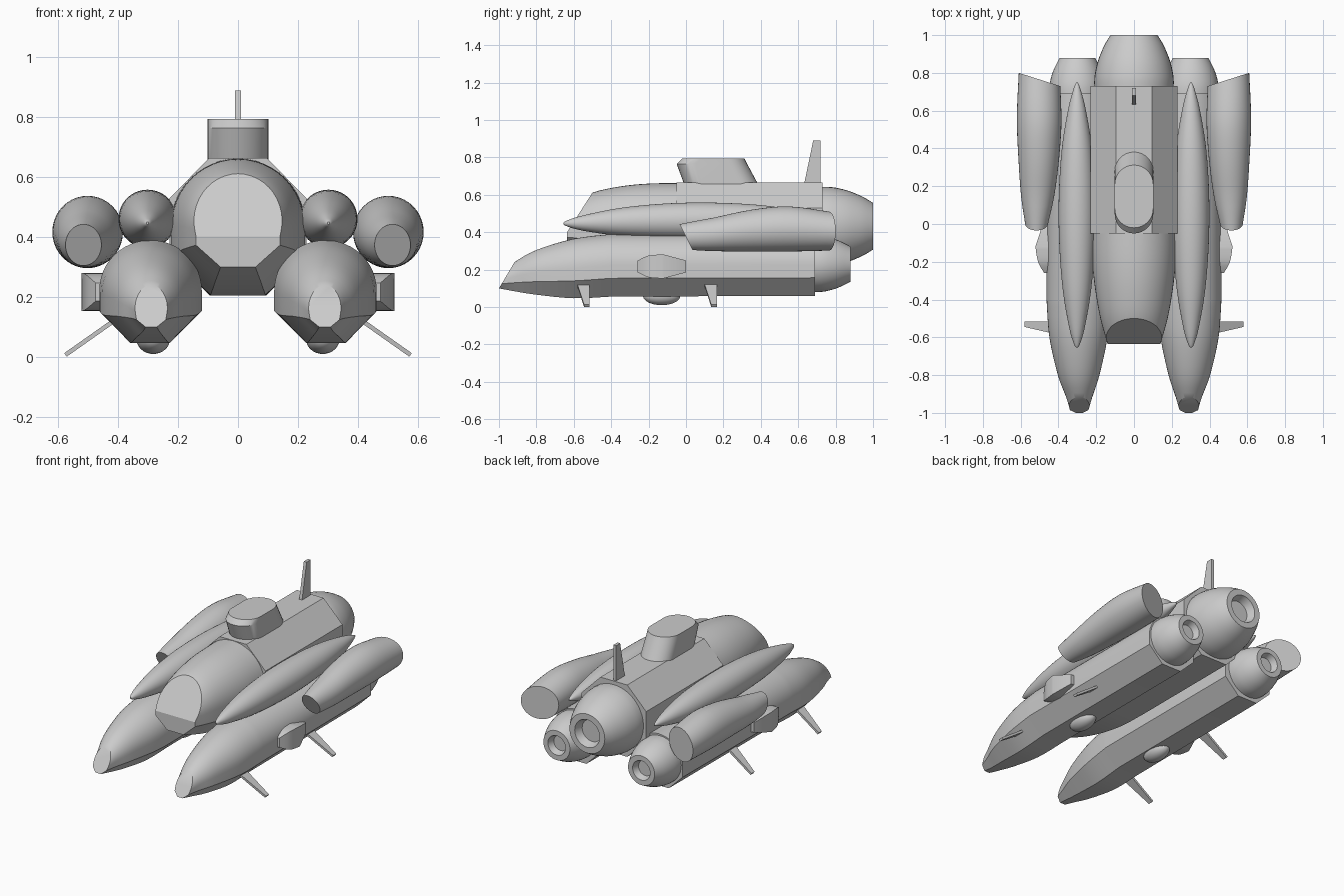
import bpy, bmesh
from math import sin, cos, pi, radians
from mathutils import Vector

cube = bpy.data.objects.get("Cube")
if cube:
    bpy.data.objects.remove(cube, do_unlink=True)

grey = bpy.data.materials.new("hull_grey")
grey.use_nodes = True
COLOR = (0.6, 0.6, 0.6, 1)
grey.diffuse_color = COLOR
grey.node_tree.nodes["Principled BSDF"].inputs["Base Color"].default_value = COLOR


def finish(name, bm, smooth=True):
    bmesh.ops.recalc_face_normals(bm, faces=bm.faces)
    mesh = bpy.data.meshes.new(name)
    bm.to_mesh(mesh)
    bm.free()
    mesh.materials.append(grey)
    obj = bpy.data.objects.new(name, mesh)
    bpy.context.collection.objects.link(obj)
    if smooth:
        bpy.ops.object.select_all(action='DESELECT')
        obj.select_set(True)
        bpy.context.view_layer.objects.active = obj
        bpy.ops.object.shade_smooth_by_angle(angle=radians(32))
    return obj


def loft(name, rings, cut=None, smooth=True):
    """Skin closed rings, cap both ends, optionally slice with a plane."""
    bm = bmesh.new()
    loops = [[bm.verts.new(p) for p in ring] for ring in rings]
    for a, b in zip(loops, loops[1:]):
        for i in range(len(a)):
            j = (i + 1) % len(a)
            bm.faces.new((a[i], a[j], b[j], b[i]))
    bm.faces.new(loops[0])
    bm.faces.new(loops[-1])
    if cut:
        bmesh.ops.bisect_plane(bm, geom=bm.verts[:] + bm.edges[:] + bm.faces[:],
                               plane_co=cut[0], plane_no=cut[1], clear_outer=True)
        bmesh.ops.holes_fill(bm, edges=[e for e in bm.edges if e.is_boundary])
    return finish(name, bm, smooth)


def curve_rows(rows, steps=4):
    """Catmull-Rom interpolation of rows of section values."""
    vs = [Vector(r) for r in rows]
    out = []
    for i in range(len(vs) - 1):
        p0, p1, p2, p3 = vs[max(i - 1, 0)], vs[i], vs[i + 1], vs[min(i + 2, len(vs) - 1)]
        for k in range(steps):
            t = k / steps
            out.append(0.5 * (2 * p1 + (p2 - p0) * t + (2 * p0 - 5 * p1 + 4 * p2 - p3) * t * t
                              + (3 * p1 - p0 - 3 * p2 + p3) * t ** 3))
    return out + [vs[-1]]


K = 0.414  # octagon corner ratio
FACETS = [(-1, -K), (-K, -1), (K, -1), (1, -K)]
ROUND_TOP = [(cos(pi * i / 24), sin(pi * i / 24)) for i in range(25)] + FACETS
OCTAGON = [(1, K), (K, 1), (-K, 1), (-1, K)] + FACETS
CIRCLE = [(cos(pi * i / 20), sin(pi * i / 20)) for i in range(40)]


def section(shape, y, x, w, top, bottom):
    mid, h = (top + bottom) / 2, (top - bottom) / 2
    return [(x + w * u, y, mid + h * v) for u, v in shape]


def nozzle(name, x, z, profile):
    """Turned engine bell with a hollow end; profile is (y, radius)."""
    loft(name, [section(CIRCLE, y, x, r, z + r, z - r) for y, r in profile])


# Central hull: rounded nose with a sloped window face, then an octagonal body
nose = curve_rows([(-.635, .14, .55, .30), (-.5, .178, .612, .258), (-.35, .205, .645, .226),
                   (-.2, .221, .66, .208), (-.04, .226, .663, .205)])
loft("hull_nose", [section(ROUND_TOP, y, 0, w, t, b) for y, w, t, b in nose],
     cut=((0, -.5, .612), (0, -.21, .135)))
loft("hull_body", [section(OCTAGON, y, 0, .229, .665, .205) for y in (-.05, .73)], smooth=False)
bell = [tuple(p) for p in curve_rows([(.72, .21), (.78, .209), (.86, .192), (.94, .16), (1, .125)])]
nozzle("main_engine", 0, .432, bell + [(1, .088), (.95, .07)])


# Turret on top: straight sides, round ends, raked front and back
def stadium(z, y0, y1, r=.102):
    arc = [(r * cos(pi * i / 16), r * sin(pi * i / 16)) for i in range(17)]
    return ([(x, y1 - r + y, z) for x, y in arc] + [(-x, y0 + r - y, z) for x, y in arc])


loft("turret", [stadium(.63, 0, .40), stadium(.765, -.05, .327), stadium(.795, -.02, .312)])


def plate(name, outline, offset):
    """Thin plate: outline points extruded both ways along offset."""
    off = Vector(offset)
    loft(name, [[Vector(p) - off for p in outline], [Vector(p) + off for p in outline]], smooth=False)


# Tail fin
plate("tail_fin", [(0, .63, .65), (0, .72, .65), (0, .72, .89), (0, .68, .89)], (.01, 0, 0))

for s, side in ((1, "left"), (-1, "right")):
    # Lower pontoon with a sliced tip
    rows = curve_rows([(-1, .29, .045, .18, .10), (-.92, .29, .068, .238, .085),
                       (-.8, .293, .11, .305, .066), (-.6, .294, .154, .365, .047),
                       (-.4, .292, .171, .39, .056)]) + [(.69, .292, .168, .39, .06)]
    loft(side + "_pontoon", [section(ROUND_TOP, y, s * x, w, t, b) for y, x, w, t, b in rows],
         cut=((0, -1, .10), (0, -.135, .08)))
    bell = [tuple(p) for p in curve_rows([(.68, .15), (.74, .147), (.81, .128), (.88, .094)])]
    nozzle(side + "_engine", s * .3, .23, bell + [(.88, .062), (.84, .048)])

    # Upper spindle
    rows = curve_rows([(-.655, .004, .447), (-.635, .016, .447), (-.55, .041, .449),
                       (-.35, .075, .455), (-.1, .094, .46), (.15, .096, .462), (.4, .08, .465),
                       (.6, .048, .468), (.71, .02, .47), (.75, .004, .47)])
    loft(side + "_spindle", [section(CIRCLE, y, s * .302, r, z + r, z - r) for y, r, z in rows])

    # Outer pod with slanted front and rear ends
    rows = curve_rows([(0, .516, .06, .443, .305), (.15, .51, .088, .478, .299),
                       (.35, .504, .108, .52, .297), (.55, .502, .118, .538, .297),
                       (.765, .5, .11, .51, .302)])
    rings = [section(CIRCLE, y, s * x, w, t, b) for y, x, w, t, b in rows]
    n = len(rings) - 1
    for i, ring in enumerate(rings):
        front, rear = max(0, 1 - i / 4), max(0, (i - n + 6) / 6)
        rings[i] = [(x, y - front * .5 * (z - .375) + rear * .32 * (abs(x) - .5), z)
                    for x, y, z in ring]
    loft(side + "_outer_pod", rings)

    # Flared side box on the pontoon
    rows = curve_rows([(-.26, .475, .03), (-.2, .508, .058), (-.12, .522, .064)]) + [(0, .483, .032)]
    loft(side + "_side_box", [[(s * .42, y, .217 - h), (s * x, y, .217 - h),
                               (s * x, y, .217 + h), (s * .42, y, .217 + h)] for y, x, h in rows])

    # Belly dome
    bm = bmesh.new()
    bmesh.ops.create_uvsphere(bm, u_segments=32, v_segments=16, radius=1)
    bmesh.ops.scale(bm, vec=(.056, .1, .05), verts=bm.verts)
    bmesh.ops.translate(bm, vec=(s * .283, -.13, .06), verts=bm.verts)
    finish(side + "_belly_dome", bm)

    # Splayed legs
    for y, end in ((-.515, "front"), (.165, "rear")):
        plate(f"{side}_{end}_leg",
              [(s * .38, y - .075, .145), (s * .38, y, .145),
               (s * .576, y, .007), (s * .576, y - .03, .007)], (s * .004, 0, .006))
